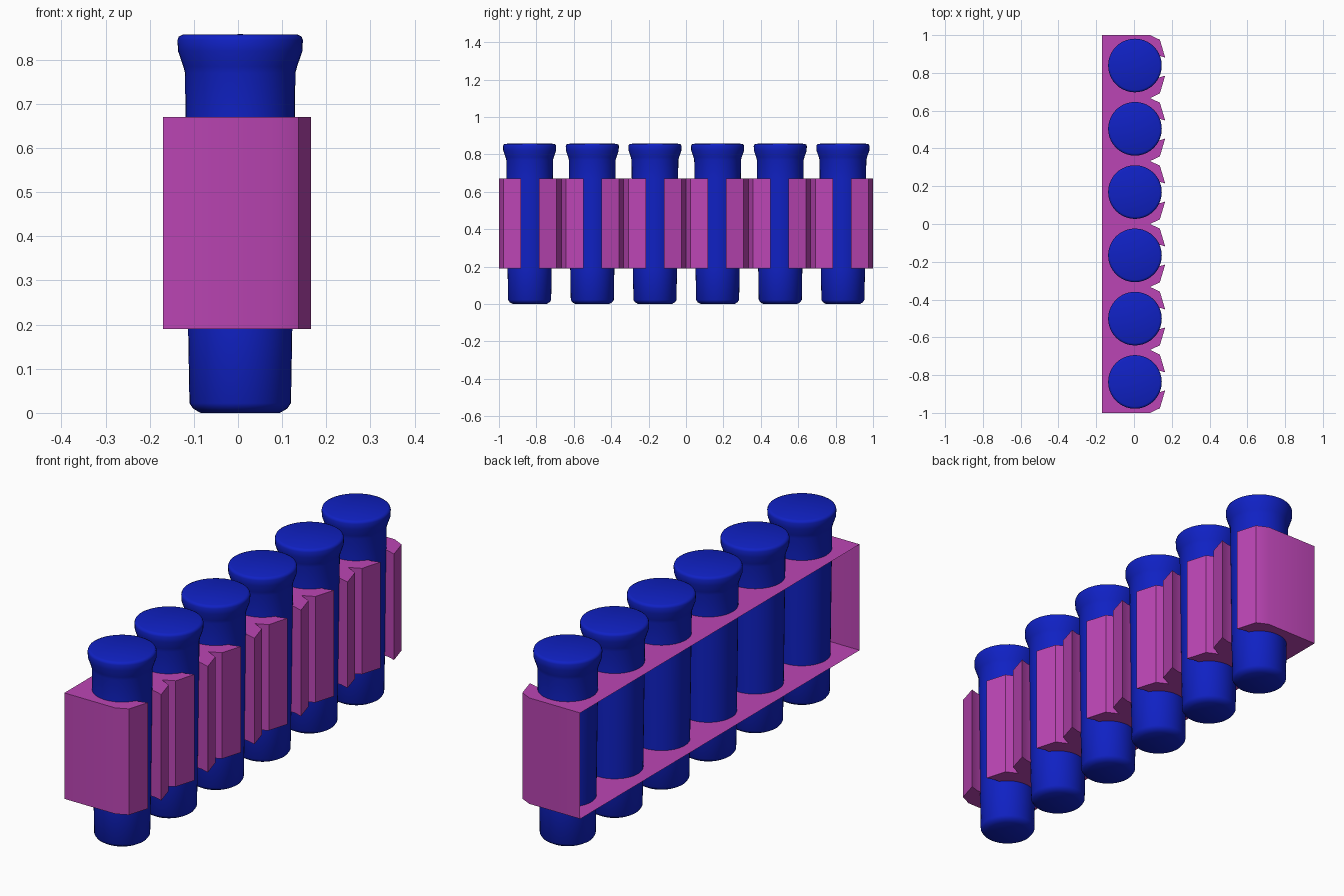
import bpy, bmesh, math

if "Cube" in bpy.data.objects:
    bpy.data.objects.remove(bpy.data.objects["Cube"])

PITCH = 1 / 3
COUNT = 6


def material(name, rgb):
    m = bpy.data.materials.new(name)
    m.diffuse_color = (*rgb, 1)
    m.use_nodes = True
    m.node_tree.nodes["Principled BSDF"].inputs["Base Color"].default_value = m.diffuse_color
    return m


def finish(bm, name, mat, angle):
    bmesh.ops.recalc_face_normals(bm, faces=bm.faces)
    mesh = bpy.data.meshes.new(name)
    bm.to_mesh(mesh)
    bm.free()
    mesh.materials.append(mat)
    ob = bpy.data.objects.new(name, mesh)
    bpy.context.collection.objects.link(ob)
    bpy.ops.object.select_all(action='DESELECT')
    ob.select_set(True)
    bpy.context.view_layer.objects.active = ob
    bpy.ops.object.shade_smooth_by_angle(angle=math.radians(angle))
    return ob


blue = material("blue", (0.005, 0.015, 0.55))
pink = material("pink", (0.5, 0.06, 0.46))

# Flared, capped tube: lathe of a (radius, height) profile
profile = [(0, 0), (0.09, 0), (0.107, 0.01), (0.115, 0.022), (0.118, 0.19),
           (0.124, 0.67), (0.125, 0.77), (0.129, 0.785), (0.141, 0.82),
           (0.142, 0.845), (0.139, 0.853), (0.13, 0.857), (0, 0.858)]
bm = bmesh.new()
verts = [bm.verts.new((r, 0, z)) for r, z in profile]
edges = [bm.edges.new(p) for p in zip(verts, verts[1:])]
bmesh.ops.spin(bm, geom=verts + edges, cent=(0, 0, 0), axis=(0, 0, 1),
               angle=math.tau, steps=40)
bmesh.ops.remove_doubles(bm, verts=bm.verts, dist=1e-4)
tube = finish(bm, "tube_1", blue, 50)

# Row of six tubes sharing one mesh
centres = [-0.836 + 0.335 * i for i in range(COUNT)]
tube.location = (0.005, centres[0], 0)
for i, y in enumerate(centres[1:], 2):
    copy = tube.copy()
    copy.name = f"tube_{i}"
    copy.location.y = y
    bpy.context.collection.objects.link(copy)

# Holder: thin shell, scalloped with a slot per tube, open at the back
half_bay = [(0.085, -PITCH / 2), (0.137, -0.142), (0.165, -0.048),
            (0.125, -0.06), (0.095, -0.06)]
outline = [(-0.17, -1)]
for i in range(COUNT):
    y0 = -1 + PITCH * (i + 0.5)
    outline += [(x, y0 + y) for x, y in half_bay]
    outline += [(x, y0 - y) for x, y in half_bay[:0:-1]]
outline += [(0.085, 1), (-0.17, 1)]
bm = bmesh.new()
base = bm.faces.new([bm.verts.new((x, y, 0.19)) for x, y in outline])
top = bmesh.ops.extrude_face_region(bm, geom=[base], use_keep_orig=True)["geom"]
bmesh.ops.translate(bm, vec=(0, 0, 0.48),
                    verts=[g for g in top if isinstance(g, bmesh.types.BMVert)])
bmesh.ops.recalc_face_normals(bm, faces=bm.faces)
# remove the open back and the slot walls hidden inside the tubes
gone = [f for f in bm.faces
        if abs(f.normal.x) > 0.99 and len(f.verts) == 4]
bmesh.ops.delete(bm, geom=gone, context='FACES')
finish(bm, "holder", pink, 30)
